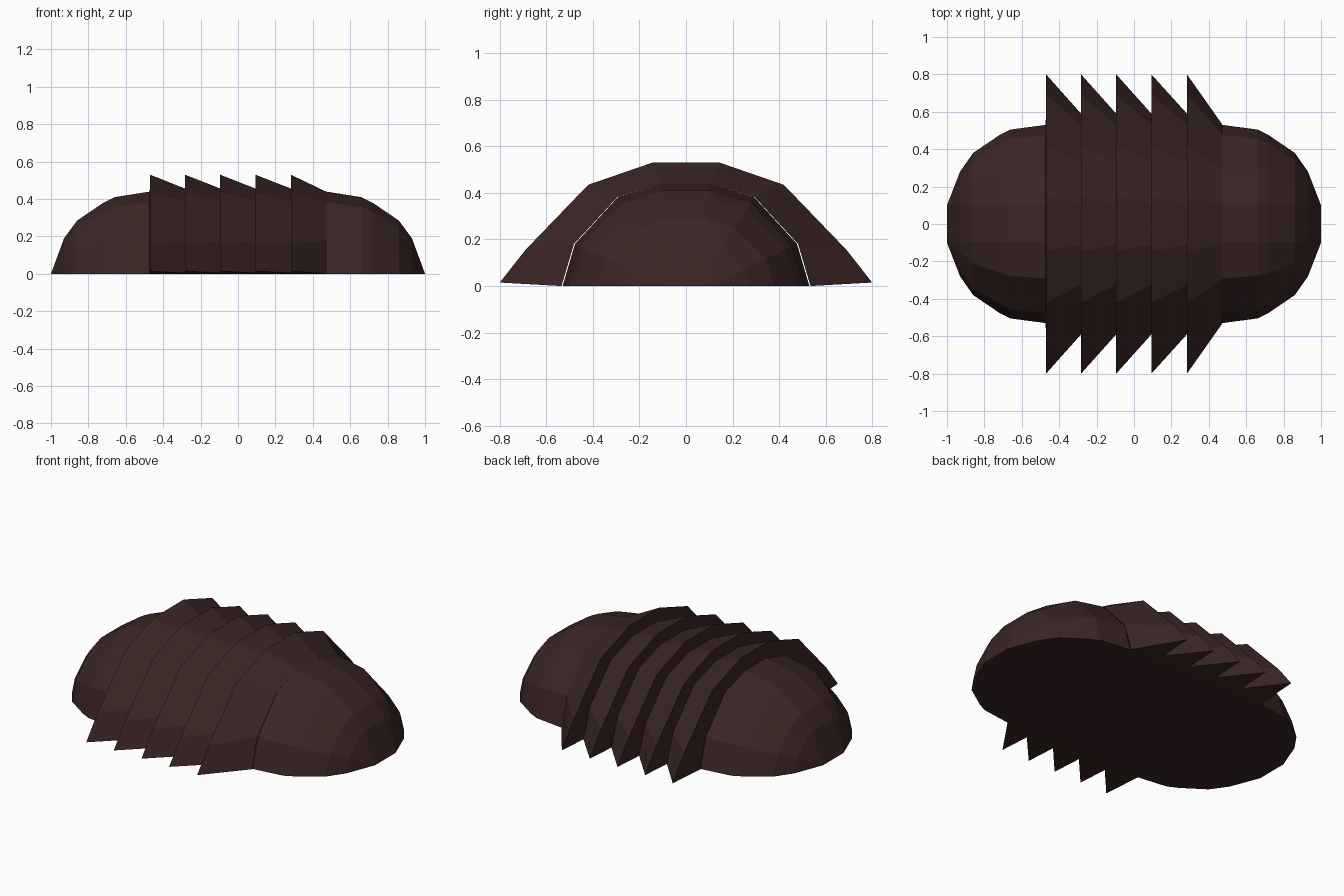
import bpy, bmesh

if "Cube" in bpy.data.objects:
    bpy.data.objects.remove(bpy.data.objects["Cube"])

mat = bpy.data.materials.new("dark brown")
mat.diffuse_color = (0.042, 0.019, 0.018, 1)
mat.use_nodes = True
mat.node_tree.nodes["Principled BSDF"].inputs["Base Color"].default_value = mat.diffuse_color


def mirror(half):
    """Half section (outer foot to crown) -> full section across y."""
    return half + [(-y, z) for y, z in reversed(half)]


def loft(name, rings):
    """rings: list of (x, closed section); the last section edge is the base."""
    bm = bmesh.new()
    rows = [[bm.verts.new((x, y, z)) for y, z in sec] for x, sec in rings]
    for a, b in zip(rows, rows[1:]):
        n = len(a)
        for i in range(n):
            j = (i + 1) % n
            bm.faces.new((a[i], a[j], b[j], b[i]))
    bmesh.ops.remove_doubles(bm, verts=bm.verts, dist=0.0005)
    bmesh.ops.recalc_face_normals(bm, faces=bm.faces)
    # make sure open shells face outwards: the base must look down
    base = min(bm.faces, key=lambda f: f.calc_center_median().z)
    if base.normal.z > 0:
        bmesh.ops.reverse_faces(bm, faces=bm.faces)
    me = bpy.data.meshes.new(name)
    bm.to_mesh(me)
    bm.free()
    me.materials.append(mat)
    ob = bpy.data.objects.new(name, me)
    bpy.context.collection.objects.link(ob)
    return ob


def dome_half(w, h):
    return [(w, 0), (w * 0.9, h * 0.41), (max(w * 0.55, 0.1), h * 0.87),
            (min(w, 0.1), h)]


# rounded ends: x, half width, height
steps = [(0.47, 0.53, 0.44), (0.66, 0.505, 0.41), (0.72, 0.475, 0.38),
         (0.86, 0.38, 0.285), (0.93, 0.28, 0.19)]
for side, name in ((-1, "left_dome"), (1, "right_dome")):
    rings = [(side * x, mirror(dome_half(w, h))) for x, w, h in steps]
    rings.append((side * 1.0, mirror([(0.1, 0)] * 4)))
    loft(name, rings)

# saw-toothed band of five flared ribs in the middle
foot = [(0.53, 0)]
plain = mirror(foot + dome_half(0.535, 0.44))
ridge = mirror(foot + [(0.80, 0.015), (0.69, 0.155), (0.42, 0.435), (0.145, 0.53)])
valley = mirror(foot + [(0.59, 0.004), (0.53, 0.175), (0.325, 0.39), (0.11, 0.456)])
rings = [(-0.472, plain), (-0.47, ridge)]
for x in (-0.283, -0.095, 0.093, 0.283):
    rings += [(x, valley), (x, ridge)]
rings.append((0.47, plain))
loft("ribbed_band", rings)
